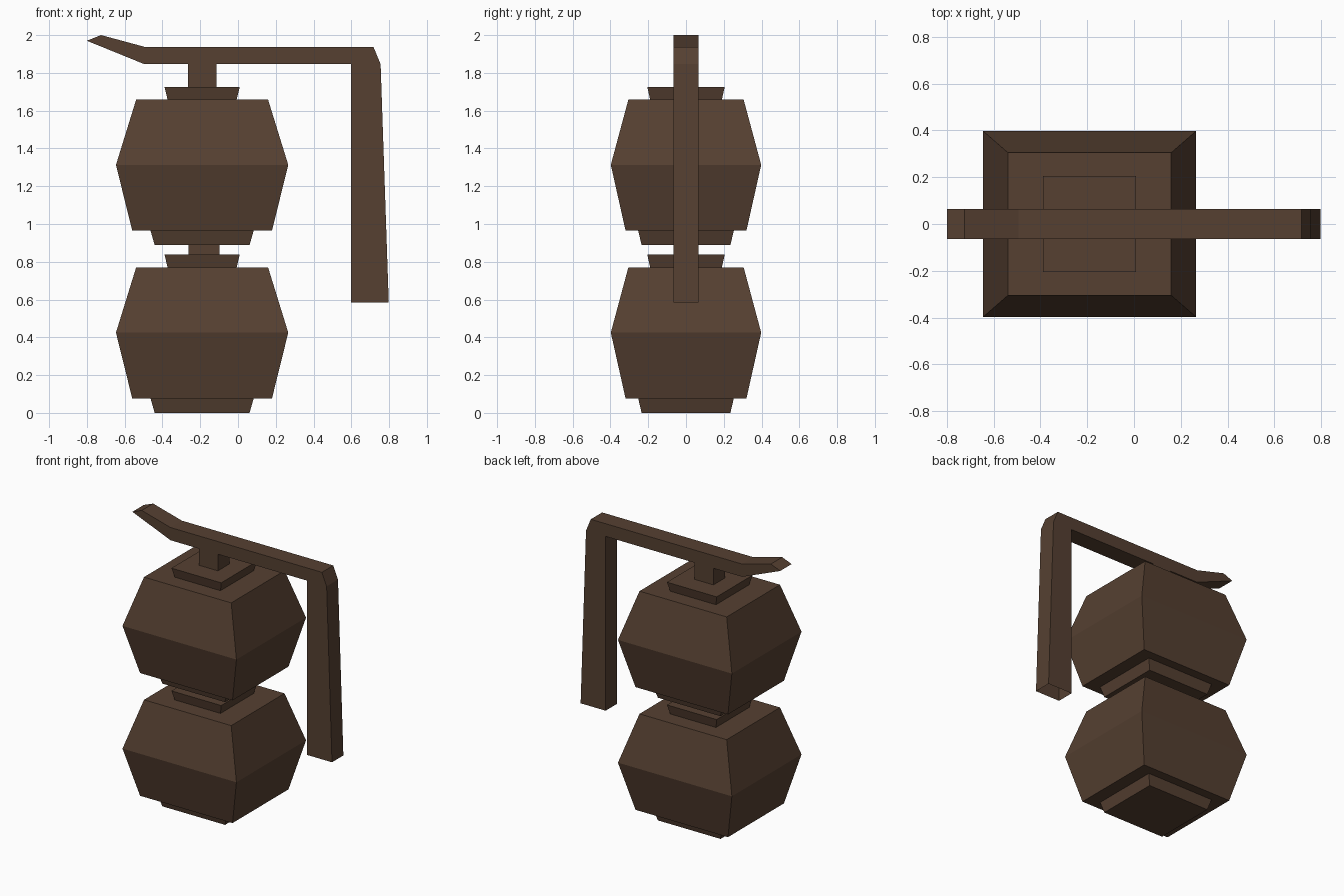
import bpy
import bmesh

cube = bpy.data.objects.get("Cube")
if cube:
    bpy.data.objects.remove(cube, do_unlink=True)

wood = bpy.data.materials.new("dark_brown")
wood.use_nodes = True
colour = (0.092, 0.051, 0.031, 1)
wood.diffuse_color = colour
wood.node_tree.nodes["Principled BSDF"].inputs["Base Color"].default_value = colour

AXIS_X = -0.19    # centre line of the stacked blocks
STEP = 0.888      # height from one block to the next


def finish(name, bm):
    bmesh.ops.recalc_face_normals(bm, faces=bm.faces)
    mesh = bpy.data.meshes.new(name)
    bm.to_mesh(mesh)
    bm.free()
    mesh.materials.append(wood)
    obj = bpy.data.objects.new(name, mesh)
    bpy.context.collection.objects.link(obj)
    return obj


def block(name, levels, x=AXIS_X):
    """Closed square-section solid through (z, half width, half depth) levels."""
    bm = bmesh.new()
    rings = [[bm.verts.new((x + sx * hx, sy * hy, z))
              for sx, sy in ((-1, -1), (1, -1), (1, 1), (-1, 1))]
             for z, hx, hy in levels]
    for low, high in zip(rings, rings[1:]):
        for i in range(4):
            j = (i + 1) % 4
            bm.faces.new((low[i], low[j], high[j], high[i]))
    bm.faces.new(rings[0])
    bm.faces.new(rings[-1])
    return finish(name, bm)


# Two identical stacked blocks, each with a foot and a collar
for label, z in (("lower", 0), ("upper", STEP)):
    block(label + "_foot", [(z, 0.251, 0.235), (z + 0.077, 0.273, 0.253)])
    block(label + "_body", [(z + 0.077, 0.37, 0.32), (z + 0.425, 0.456, 0.398),
                            (z + 0.771, 0.349, 0.305)])
    block(label + "_collar", [(z + 0.771, 0.183, 0.19), (z + 0.838, 0.199, 0.205)])

# Short necks between the blocks and under the handle
block("middle_neck", [(0.838, 0.082, 0.065), (STEP, 0.082, 0.065)], -0.181)
block("top_neck", [(STEP + 0.838, 0.075, 0.065), (1.846, 0.075, 0.065)])

# Bent handle: side outline extruded in depth, hollow at its lower end
outline = [(-0.8, 1.97), (-0.725, 2.0), (-0.495, 1.938), (0.717, 1.938),
           (0.755, 1.846), (0.798, 0.585), (0.598, 0.585), (0.598, 1.846),
           (-0.495, 1.846)]
bm = bmesh.new()
side = bm.faces.new([bm.verts.new((x, -0.065, z)) for x, z in outline])
extruded = bmesh.ops.extrude_face_region(bm, geom=[side], use_keep_orig=True)
bmesh.ops.translate(bm, vec=(0, 0.13, 0),
                    verts=[v for v in extruded["geom"] if isinstance(v, bmesh.types.BMVert)])
bmesh.ops.recalc_face_normals(bm, faces=bm.faces)
open_end = [f for f in bm.faces if all(v.co.z < 0.6 for v in f.verts)]
bmesh.ops.delete(bm, geom=open_end, context="FACES_ONLY")
finish("handle", bm)
